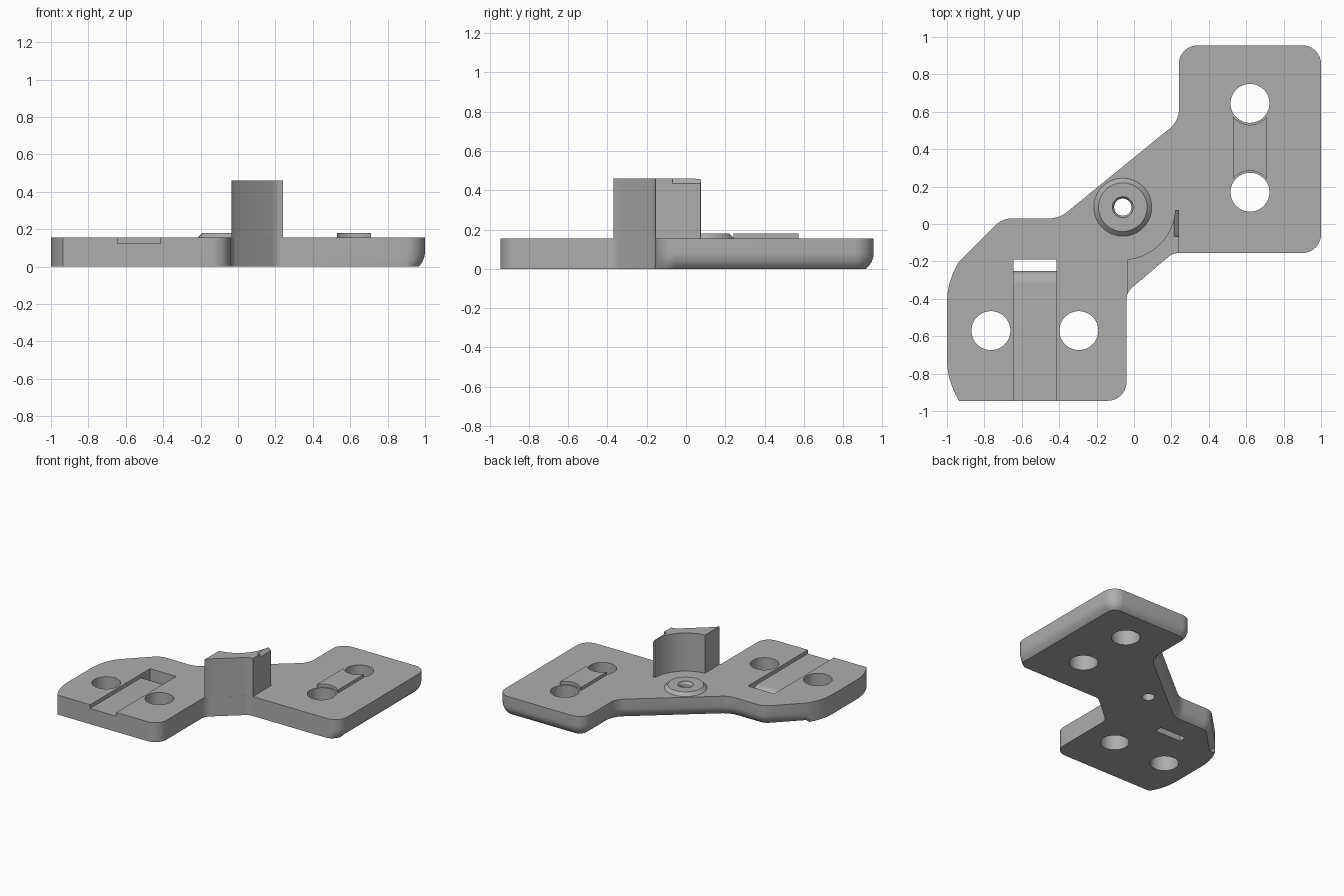
import bpy, bmesh
from math import sin, cos, tan, pi, radians, sqrt
from mathutils import Vector

cube = bpy.data.objects.get("Cube")
if cube:
    bpy.data.objects.remove(cube, do_unlink=True)

gray = bpy.data.materials.new("plain_gray")
gray.use_nodes = True
tone = (0.42, 0.42, 0.42, 1)
gray.diffuse_color = tone
for node in gray.node_tree.nodes:
    if node.type == 'BSDF_PRINCIPLED':
        node.inputs["Base Color"].default_value = tone

TOP = 0.155      # plate thickness
TALL = 0.46      # post height
SCREW = (-0.06, 0.09)


def loft(name, rings):
    """Solid skinned through matching rings, capped at both ends."""
    bm = bmesh.new()
    loops = [[bm.verts.new(p) for p in ring] for ring in rings]
    n = len(loops[0])
    for low, high in zip(loops, loops[1:]):
        for i in range(n):
            j = (i + 1) % n
            bm.faces.new((low[i], low[j], high[j], high[i]))
    bm.faces.new(loops[0][::-1])
    bm.faces.new(loops[-1])
    bmesh.ops.recalc_face_normals(bm, faces=bm.faces)
    mesh = bpy.data.meshes.new(name)
    bm.to_mesh(mesh)
    bm.free()
    mesh.materials.append(gray)
    obj = bpy.data.objects.new(name, mesh)
    bpy.context.collection.objects.link(obj)
    return obj


def upright(name, outline, z0, z1):
    return loft(name, [[(x, y, z) for x, y in outline] for z in (z0, z1)])


def lathe(name, centre, profile, sides=64):
    cx, cy = centre
    turns = [2 * pi * i / sides for i in range(sides)]
    return loft(name, [[(cx + r * cos(a), cy + r * sin(a), z) for a in turns]
                       for r, z in profile])


def activate(obj):
    bpy.ops.object.select_all(action='DESELECT')
    obj.select_set(True)
    bpy.context.view_layer.objects.active = obj


def cut(obj, cutter):
    cutter.hide_render = True
    activate(obj)
    mod = obj.modifiers.new("cut", 'BOOLEAN')
    mod.operation = 'DIFFERENCE'
    mod.solver = 'EXACT'
    mod.object = cutter
    bpy.ops.object.modifier_apply(modifier=mod.name)
    bpy.data.objects.remove(cutter, do_unlink=True)


def rounded(corners, steps=10):
    """Fillet each (x, y, radius, ease_start, ease_end) corner."""
    result = []
    for i, (x, y, r, w0, w1) in enumerate(corners):
        p = Vector((x, y))
        if r == 0:
            result.append((p, w0))
            continue
        u = (Vector(corners[i - 1][:2]) - p).normalized()
        v = (Vector(corners[(i + 1) % len(corners)][:2]) - p).normalized()
        half = u.angle(v) / 2
        c = p + (u + v).normalized() * r / sin(half)
        start, end = p + u * r / tan(half) - c, p + v * r / tan(half) - c
        for k in range(steps + 1):
            f = k / steps
            result.append((c + start.lerp(end, f).normalized() * r, w0 + (w1 - w0) * f))
    return result


# Plate outline, counter-clockwise; the last two values ease the lower edge
outline = rounded([
    (-0.04, -0.945, 0.1, 0, 0), (-0.04, -0.365, 0.09, 0, 0),
    (0.208, -0.155, 0.08, 0, 0), (1, -0.155, 0.1, 0, 1),
    (1, 0.955, 0.1, 1, 1), (0.24, 0.955, 0.1, 1, 1),
    (0.24, 0.551, 0.13, 1, 1), (-0.4, 0.03, 0.15, 1, 1),
    (-0.705, 0.03, 0.13, 1, 1), (-0.935, -0.2, 0, 1, 1),
    (-1, -0.31, 0.42, 0, 0), (-1, -0.835, 0.42, 0, 0),
    (-0.935, -0.945, 0, 0, 0)])


def plate_ring(z):
    h = max(0, 0.08 - z)
    inset = 0.1 - sqrt(0.01 - h * h)
    ring = []
    for i, (p, w) in enumerate(outline):
        before = (p - outline[i - 1][0]).normalized()
        after = (outline[(i + 1) % len(outline)][0] - p).normalized()
        t = (before + after).normalized()
        q = p + Vector((-t.y, t.x)) * inset * w
        ring.append((q.x, q.y, z))
    return ring


plate = loft("base_plate", [plate_ring(z) for z in (0, 0.012, 0.025, 0.04, 0.06, 0.08, TOP)])

# Bolt holes through both wings
back_holes = [(0.62, 0.645), (0.62, 0.17)]
front_holes = [(-0.765, -0.57), (-0.295, -0.57)]
for spot in back_holes + front_holes:
    cut(plate, lathe("hole_cutter", spot, [(0.104, -0.1), (0.104, 0.4)]))

# Strap channel whose floor curves down into a through slot
channel = [(-1.1, 0.125), (-0.32, 0.125)]
channel += [(-0.32 + 0.07 * sin(a), 0.055 + 0.07 * cos(a))
            for a in [radians(d) for d in range(10, 91, 10)]]
channel += [(-0.25, -0.1), (-0.19, -0.1), (-0.19, 0.3), (-1.1, 0.3)]
cut(plate, loft("channel_cutter", [[(x, y, z) for y, z in channel] for x in (-0.645, -0.415)]))


# Raised screw seat with a countersunk hole
def screw_cutter():
    return lathe("screw_cutter", SCREW,
                 [(0.046, -0.1), (0.046, 0.16), (0.056, 0.175), (0.056, 0.3)])


seat = lathe("screw_seat", SCREW, [(0.155, TOP), (0.13, 0.18)])
cut(seat, screw_cutter())
cut(plate, screw_cutter())

# Raised pad between the back bolt holes
pad = upright("raised_pad", [(0.53, 0.2), (0.71, 0.2), (0.71, 0.62), (0.53, 0.62)], TOP, 0.18)
for spot in back_holes:
    cut(pad, lathe("pad_cutter", spot, [(0.115, 0.1), (0.115, 0.3)]))

# Tall post, hollowed around the screw seat
post_outline = [(-0.035, -0.37), (-0.022, -0.353), (-0.008, -0.338)]
post_outline += [(0.185, -0.174), (0.202, -0.163), (0.22, -0.157), (0.24, -0.155), (0.24, 0.075)]
post_outline += [(SCREW[0] + 0.28 * cos(radians(a)), SCREW[1] + 0.28 * sin(radians(a)))
                 for a in range(-3, -86, -3)]
post_outline.append((-0.035, -0.19))
post = upright("post", post_outline, TOP, TALL)

# Sloped notch on the post's upper side edge
notch = [(0.205, 0.47), (0.25, 0.425), (0.25, 0.47)]
cut(post, loft("notch_cutter", [[(x, y, z) for x, z in notch] for y in (-0.068, 0.1)]))

for obj in (plate, seat, pad, post):
    activate(obj)
    bpy.ops.object.shade_smooth_by_angle(angle=radians(30))
